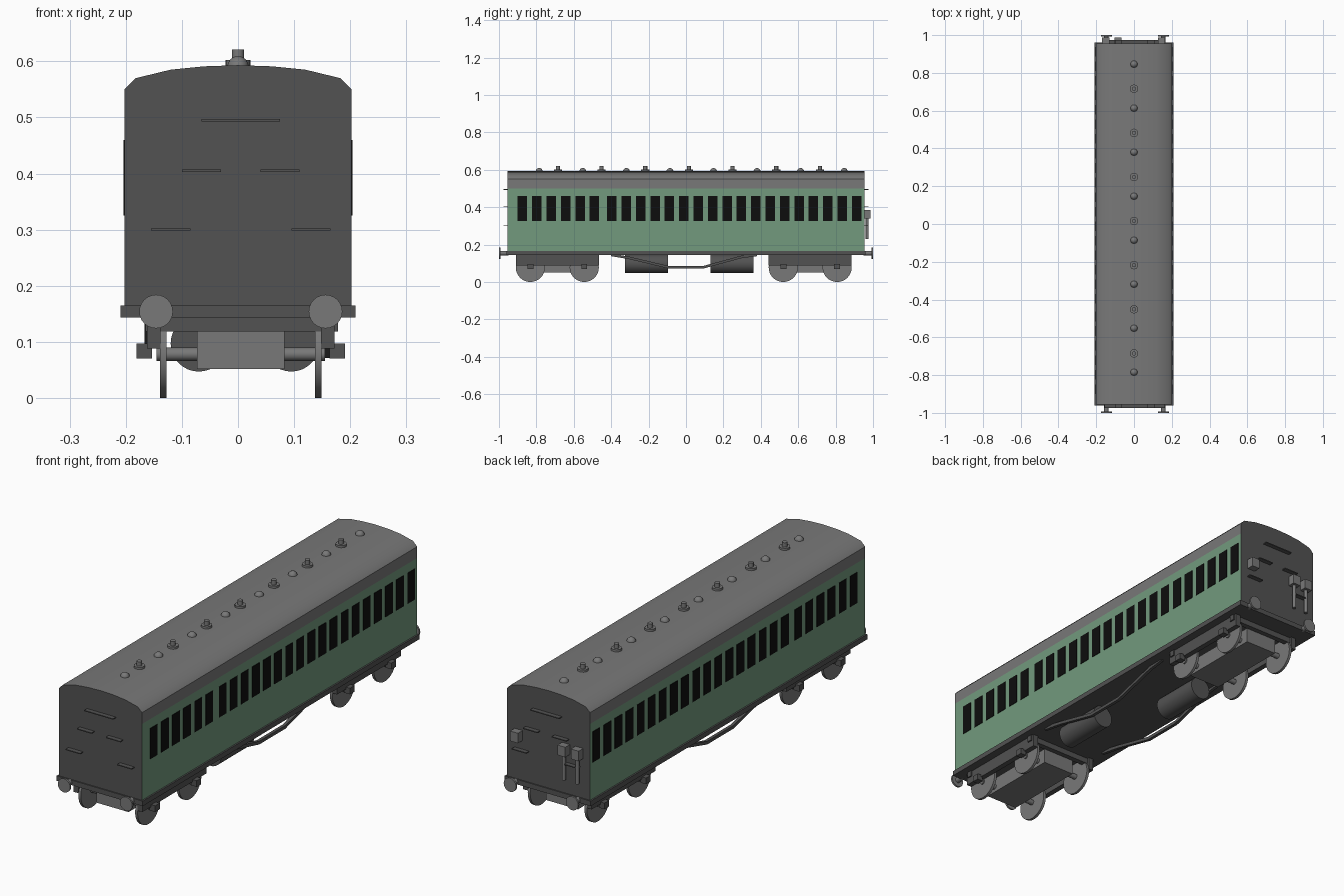
import bpy, bmesh, math
from mathutils import Matrix, Vector

cube = bpy.data.objects.get("Cube")
if cube:
    bpy.data.objects.remove(cube, do_unlink=True)


def material(name, rgb):
    m = bpy.data.materials.new(name)
    m.use_nodes = True
    m.diffuse_color = (*rgb, 1)
    m.node_tree.nodes["Principled BSDF"].inputs["Base Color"].default_value = (*rgb, 1)
    return m


GREEN = material("coach_green", (0.17, 0.32, 0.205))
GREY = material("roof_grey", (0.19, 0.19, 0.19))
DARK = material("underframe_dark", (0.085, 0.085, 0.085))
BLACK = material("window_black", (0.004, 0.004, 0.004))


def finish(bm, name, mats, smooth=False):
    bmesh.ops.recalc_face_normals(bm, faces=bm.faces)
    me = bpy.data.meshes.new(name)
    bm.to_mesh(me)
    bm.free()
    ob = bpy.data.objects.new(name, me)
    bpy.context.collection.objects.link(ob)
    for m in mats:
        me.materials.append(m)
    if smooth:
        bpy.ops.object.select_all(action='DESELECT')
        ob.select_set(True)
        bpy.context.view_layer.objects.active = ob
        bpy.ops.object.shade_smooth_by_angle(angle=math.radians(35))
    return ob


def add_box(bm, x, y, z):
    """Box from (low, high) pairs."""
    size = [b - a for a, b in (x, y, z)]
    mid = [(a + b) / 2 for a, b in (x, y, z)]
    bmesh.ops.create_cube(bm, size=1, matrix=Matrix.Translation(mid) @ Matrix.Diagonal((*size, 1)))


def add_cyl(bm, start, end, r, r2=None, seg=24):
    a, b = Vector(start), Vector(end)
    rot = (b - a).to_track_quat('Z', 'Y').to_matrix().to_4x4()
    bmesh.ops.create_cone(bm, cap_ends=True, segments=seg, radius1=r, radius2=r if r2 is None else r2,
                          depth=(b - a).length, matrix=Matrix.Translation((a + b) / 2) @ rot)


def boxes(name, mat, items):
    bm = bmesh.new()
    for item in items:
        add_box(bm, *item)
    return finish(bm, name, [mat])


def around(c, h):
    return (c - h, c + h)


# Body shell: extruded section, coloured by direction and height
L, W = 0.955, 0.202
half = [(W, 0.16), (W, 0.5), (W, 0.55), (0.182, 0.57), (0.12, 0.585), (0.06, 0.591)]
section = half + [(0, 0.593)] + [(-x, z) for x, z in reversed(half)]
bm = bmesh.new()
rings = [[bm.verts.new((x, y, z)) for x, z in section] for y in (-L, L)]
for ring in rings:
    bm.faces.new(ring)
n = len(section)
for i in range(n):
    j = (i + 1) % n
    bm.faces.new((rings[0][i], rings[0][j], rings[1][j], rings[1][i]))
bm.normal_update()
for f in bm.faces:
    if abs(f.normal.y) > 0.9:
        f.material_index = 2
    elif f.calc_center_median().z < 0.2:
        f.material_index = 2
    else:
        f.material_index = 0 if f.calc_center_median().z < 0.5 else 1
finish(bm, "body_shell", [GREEN, GREY, DARK], True)

# Side windows: six, a wider pillar, then eighteen
starts = [-0.9 + 0.077 * i for i in range(6)] + [-0.422 + 0.077 * i for i in range(18)]
for side, s in (("left", 1), ("right", -1)):
    boxes(side + "_windows", BLACK,
          [(sorted((s * (W - 0.002), s * (W + 0.002))), (y, y + 0.051), (0.325, 0.46)) for y in starts])

# Floor frame
boxes("floor_frame", DARK, [((-0.209, 0.209), (-0.96, 0.96), (0.143, 0.165))])

# Roof ventilators
bm = bmesh.new()
for i in range(7):
    y = -0.685 + 0.2335 * i
    add_cyl(bm, (0, y, 0.585), (0, y, 0.602), 0.022)
    add_cyl(bm, (0, y, 0.6), (0, y, 0.621), 0.011, seg=16)
finish(bm, "roof_ventilators", [GREY], True)
bm = bmesh.new()
for i in range(8):
    y = -0.785 + 0.233 * i
    bmesh.ops.create_uvsphere(bm, u_segments=16, v_segments=10, radius=0.019,
                              matrix=Matrix.Translation((0, y, 0.59)))
finish(bm, "roof_domes", [GREY], True)

for end, s in (("front", -1), ("back", 1)):
    # End steps
    span = sorted((s * L, s * (L + 0.02)))
    steps = [((-0.065, 0.075), span, around(0.495, 0.002))]
    for a, z in ((-0.1, 0.405), (0.04, 0.405), (-0.155, 0.3), (0.095, 0.3)):
        steps.append(((a, a + 0.07), span, around(z, 0.002)))
    boxes(end + "_steps", DARK, steps)
    # Buffers
    bm = bmesh.new()
    for x in (-0.146, 0.156):
        add_cyl(bm, (x, s * 0.95, 0.154), (x, s * 0.992, 0.154), 0.012, seg=16)
        add_cyl(bm, (x, s * 0.992, 0.154), (x, s, 0.154), 0.03)
    finish(bm, end + "_buffers", [GREY], True)

# Back end lamp boxes and cable pipes
boxes("back_lamp_boxes", GREY,
      [(around(x, 0.019), (L, L + 0.032), (0.34, 0.384)) for x in (-0.15, -0.085, 0.145)])
bm = bmesh.new()
for x in (-0.15, -0.085):
    add_cyl(bm, (x, L + 0.014, 0.23), (x, L + 0.014, 0.345), 0.008, seg=12)
finish(bm, "back_pipes", [GREY], True)

# Bogies
CX = 0.005
for end, cy in (("front", -0.688), ("back", 0.664)):
    axles = (cy - 0.144, cy + 0.144)
    frame = [((-0.165, 0.178), around(cy + e * 0.2, 0.012), (0.118, 0.143)) for e in (-1, 1)]
    for s in (-1, 1):
        frame.append((around(CX + s * 0.155, 0.012), around(cy, 0.222), (0.088, 0.143)))
        for y in axles:
            frame.append((around(CX + s * 0.172, 0.014), around(y, 0.016), (0.07, 0.097)))
    boxes(end + "_bogie_frame", DARK, frame)
    boxes(end + "_bogie_box", GREY, [(around(CX, 0.078), around(cy, 0.19), (0.052, 0.119))])
    bm = bmesh.new()
    for y in axles:
        add_cyl(bm, (CX - 0.15, y, 0.078), (CX + 0.15, y, 0.078), 0.012, seg=12)
        for s in (-1, 1):
            x = CX + s * 0.138
            add_cyl(bm, (x - 0.006, y, 0.078), (x + 0.006, y, 0.078), 0.078, seg=32)
    finish(bm, end + "_wheels", [GREY], True)

# Underfloor tanks
for name, x, a, b in (("front_tank", 0.095, -0.325, -0.095), ("back_tank", -0.07, 0.13, 0.36)):
    bm = bmesh.new()
    add_cyl(bm, (x, a, 0.097), (x, b, 0.097), 0.05, seg=32)
    finish(bm, name, [DARK], True)

# Truss rods: bent bars below the floor
path = [(-0.4, 0.145), (-0.3, 0.128), (-0.09, 0.078), (0.09, 0.078), (0.3, 0.135), (0.38, 0.145)]
for side, s in (("left", 1), ("right", -1)):
    bm = bmesh.new()
    loops = [[bm.verts.new((s * 0.16 + dx, y, z + dz))
              for dx, dz in ((-0.007, -0.007), (0.007, -0.007), (0.007, 0.007), (-0.007, 0.007))]
             for y, z in path]
    for p, q in zip(loops, loops[1:]):
        for i in range(4):
            j = (i + 1) % 4
            bm.faces.new((p[i], p[j], q[j], q[i]))
    bm.faces.new(loops[0])
    bm.faces.new(loops[-1])
    finish(bm, side + "_truss_rod", [DARK])
